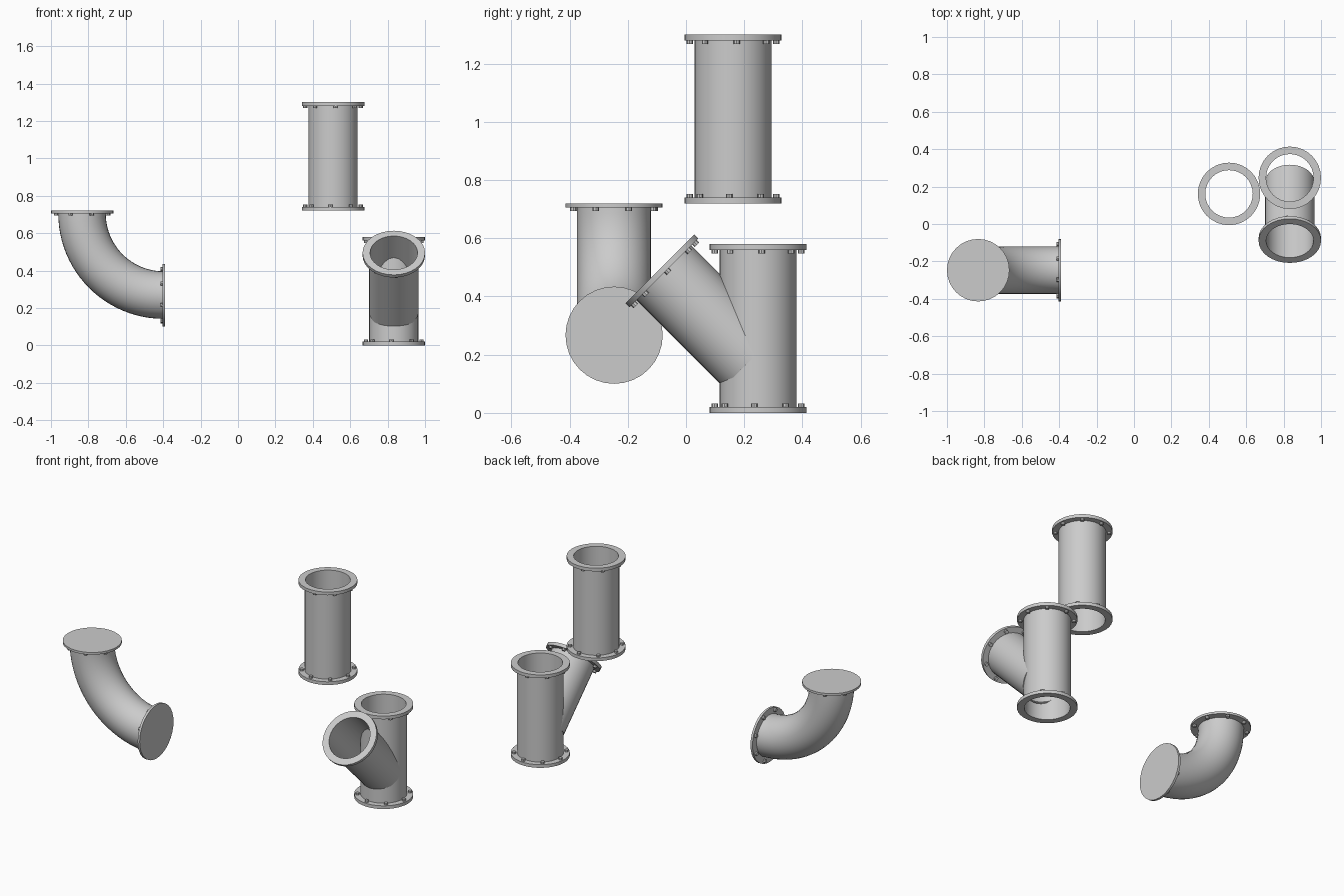
import bpy, bmesh
from math import radians, cos, sin, pi, tau
from mathutils import Matrix, Vector

if "Cube" in bpy.data.objects:
    bpy.data.objects.remove(bpy.data.objects["Cube"])

SIDES = 32
PIPE_R, BORE_R, FLANGE_R = 0.132, 0.127, 0.167


def finish(bm, name, matrix=Matrix.Identity(4)):
    bmesh.ops.remove_doubles(bm, verts=bm.verts, dist=1e-5)
    bmesh.ops.recalc_face_normals(bm, faces=bm.faces)
    mesh = bpy.data.meshes.new(name)
    bm.to_mesh(mesh)
    bm.free()
    obj = bpy.data.objects.new(name, mesh)
    obj.matrix_world = matrix
    bpy.context.collection.objects.link(obj)
    bpy.ops.object.select_all(action='DESELECT')
    obj.select_set(True)
    bpy.context.view_layer.objects.active = obj
    bpy.ops.object.shade_smooth_by_angle(angle=radians(35))
    return obj


def add_ring(name, matrix, r_in, r_out, z0, z1):
    """Hollow tube: a rectangle spun around local z."""
    bm = bmesh.new()
    pts = [(r_in, z0), (r_out, z0), (r_out, z1), (r_in, z1)]
    vs = [bm.verts.new((r, 0, z)) for r, z in pts]
    es = [bm.edges.new((vs[i], vs[(i + 1) % 4])) for i in range(4)]
    bmesh.ops.spin(bm, geom=vs + es, cent=(0, 0, 0), axis=(0, 0, 1),
                   angle=tau, steps=SIDES)
    return finish(bm, name, matrix)


def add_bolts(name, matrix, z, phase):
    """Eight bolt heads on the inner face of a flange."""
    bm = bmesh.new()
    for i in range(8):
        a = radians(phase) + i * pi / 4
        bmesh.ops.create_cone(
            bm, cap_ends=True, segments=8, radius1=0.011, radius2=0.011, depth=0.014,
            matrix=Matrix.Translation((0.149 * cos(a), 0.149 * sin(a), z - 0.005)))
    return finish(bm, name, matrix)


def open_flange(name, matrix, phase=5):
    # outer face at local z = 0, local +z points out of the pipe
    add_ring(name + "_flange", matrix, BORE_R, FLANGE_R, -0.02, 0)
    add_bolts(name + "_bolts", matrix, -0.02, phase)


def blind_flange(name, matrix, phase):
    bm = bmesh.new()
    bmesh.ops.create_cone(bm, cap_ends=True, segments=SIDES, radius1=FLANGE_R,
                          radius2=FLANGE_R, depth=0.014,
                          matrix=Matrix.Translation((0, 0, -0.007)))
    finish(bm, name + "_flange", matrix)
    add_bolts(name + "_bolts", matrix, -0.014, phase)


def facing(pos, direction):
    q = Vector((0, 0, 1)).rotation_difference(Vector(direction))
    return Matrix.Translation(pos) @ q.to_matrix().to_4x4()


def straight_pipe(name, x, y, z0, z1):
    add_ring(name, Matrix.Translation((x, y, 0)), BORE_R, PIPE_R, z0 + 0.01, z1 - 0.01)
    open_flange(name + "_top", Matrix.Translation((x, y, z1)))
    open_flange(name + "_bottom",
                Matrix.Translation((x, y, z0)) @ Matrix.Rotation(pi, 4, 'X'))


# Straight pipe and main run of the branch fitting
straight_pipe("straight_pipe", 0.508, 0.161, 0.72, 1.30)
straight_pipe("branch_main", 0.833, 0.247, 0.0, 0.58)

# Side branch, rising toward the front at 45 degrees
mouth = facing((0.833, -0.09, 0.495), (0, -1, 1))
add_ring("side_branch", mouth, BORE_R, PIPE_R + 0.0005, -0.443, -0.01)
open_flange("side_branch", mouth)

# Elbow: a circle swept through a quarter turn
bm = bmesh.new()
circle = bmesh.ops.create_circle(bm, segments=SIDES, radius=BORE_R,
                                 matrix=Matrix.Translation((-0.834, -0.247, 0.705)))
ring = circle["verts"] + list(bm.edges)
bmesh.ops.spin(bm, geom=ring, cent=(-0.398, -0.247, 0.705), axis=(0, -1, 0),
               angle=pi / 2, steps=24)
# keep the bend in the lower left quadrant
if max(v.co.z for v in bm.verts) > 0.9:
    for v in bm.verts:
        v.co.z = 1.41 - v.co.z
finish(bm, "elbow_pipe")

# Closed elbow ends
blind_flange("elbow_top", facing((-0.833, -0.247, 0.720), (0, 0, 1)), 20)
blind_flange("elbow_side", facing((-0.389, -0.247, 0.267), (1, 0, 0)), 20)
